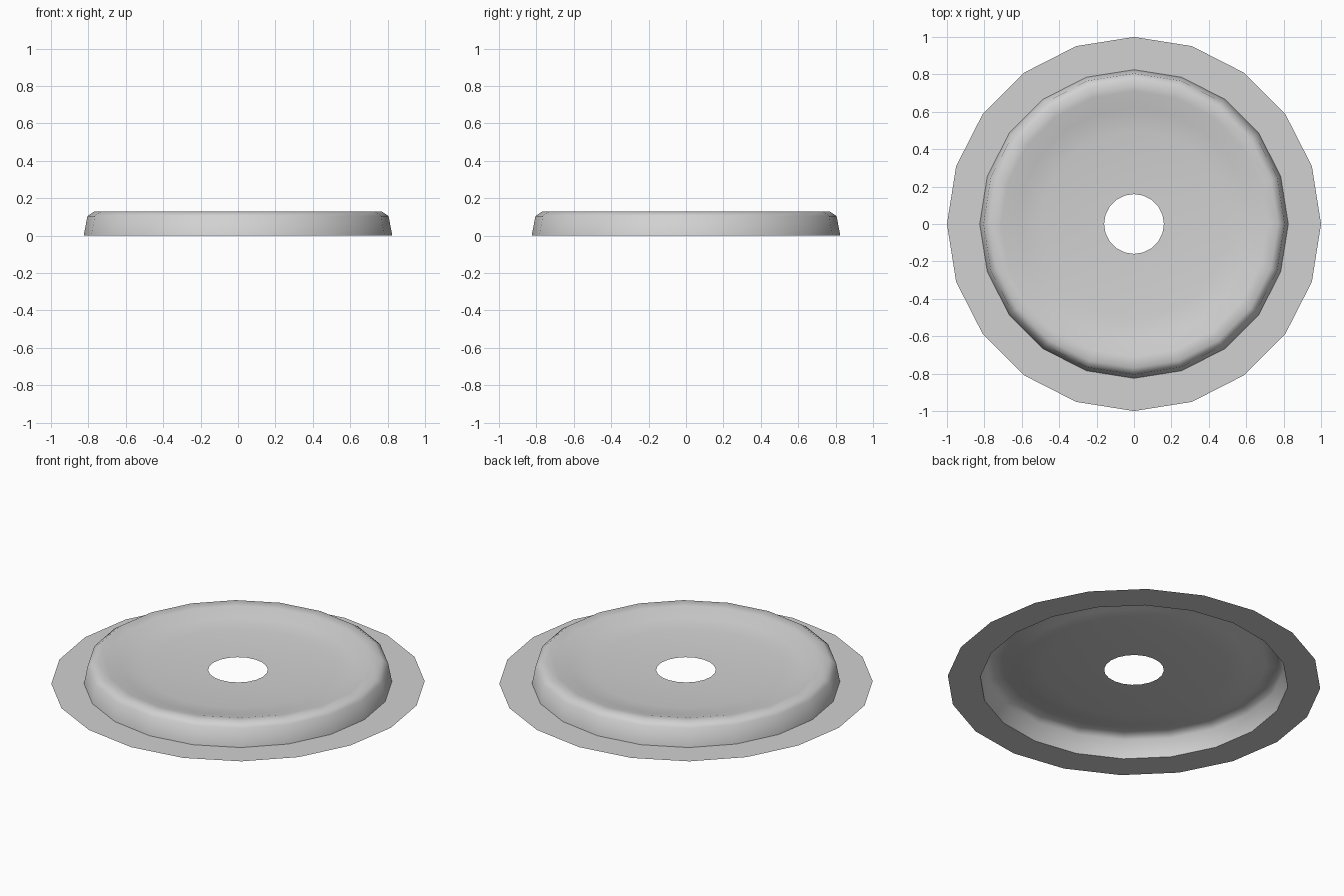
import bpy, bmesh, math

cube = bpy.data.objects.get("Cube")
if cube:
    bpy.data.objects.remove(cube, do_unlink=True)

SIDES = 20

grey = bpy.data.materials.new("light_grey")
grey.use_nodes = True
grey.diffuse_color = (0.64, 0.64, 0.64, 1)
grey.node_tree.nodes["Principled BSDF"].inputs["Base Color"].default_value = (0.64, 0.64, 0.64, 1)


def lathe(name, profile):
    """Spin an open (radius, height) profile, running outside to inside, about z."""
    bm = bmesh.new()
    rings = []
    for r, z in profile:
        rings.append([bm.verts.new((r * math.cos(a), r * math.sin(a), z))
                      for a in (math.tau * i / SIDES for i in range(SIDES))])
    for outer, inner in zip(rings, rings[1:]):
        for i in range(SIDES):
            j = (i + 1) % SIDES
            bm.faces.new((outer[i], outer[j], inner[j], inner[i]))
    mesh = bpy.data.meshes.new(name)
    bm.to_mesh(mesh)
    bm.free()
    mesh.materials.append(grey)
    obj = bpy.data.objects.new(name, mesh)
    bpy.context.collection.objects.link(obj)
    bpy.ops.object.select_all(action="DESELECT")
    obj.select_set(True)
    bpy.context.view_layer.objects.active = obj
    bpy.ops.object.shade_smooth_by_angle(angle=math.radians(60))
    return obj


# Flat flange resting on the ground
lathe("base_flange", [(1.0, 0), (0.825, 0)])

# Raised wall, rounded rim and shallow dish around the open centre hole
lathe("raised_dish", [(0.825, 0), (0.805, 0.105), (0.77, 0.128), (0.71, 0.122),
                      (0.62, 0.096), (0.5, 0.08), (0.16, 0.075)])
